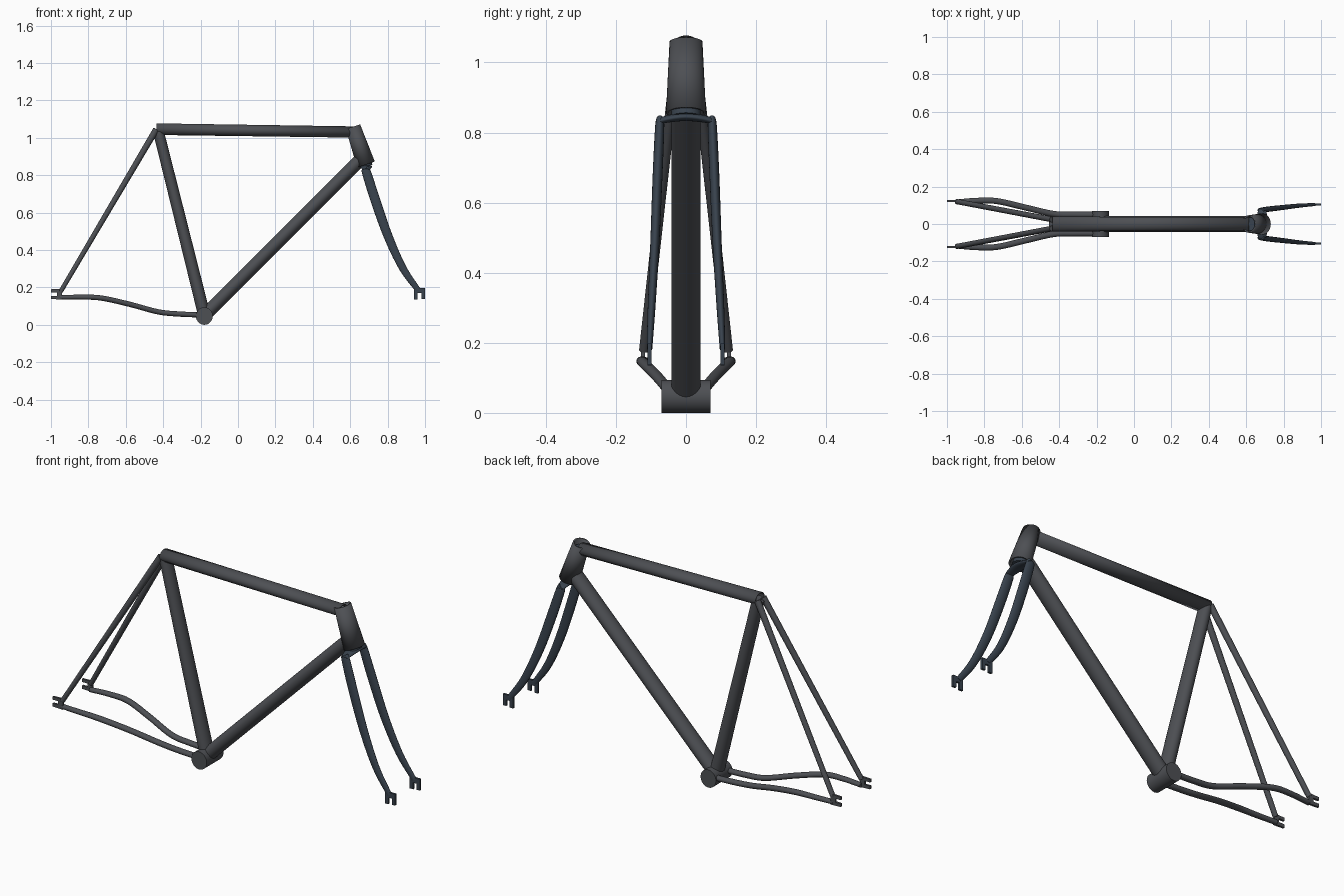
import bpy, bmesh, math
from mathutils import Vector

if "Cube" in bpy.data.objects:
    bpy.data.objects.remove(bpy.data.objects["Cube"])


def material(name, rgb):
    m = bpy.data.materials.new(name)
    m.diffuse_color = (*rgb, 1)
    m.use_nodes = True
    m.node_tree.nodes["Principled BSDF"].inputs["Base Color"].default_value = m.diffuse_color
    return m


GREY = material("frame_grey", (0.075, 0.079, 0.088))
BLUE = material("fork_blue_grey", (0.04, 0.055, 0.075))


def finish(bm, name, mat, smooth=True):
    bmesh.ops.recalc_face_normals(bm, faces=bm.faces)
    me = bpy.data.meshes.new(name)
    bm.to_mesh(me)
    bm.free()
    ob = bpy.data.objects.new(name, me)
    bpy.context.collection.objects.link(ob)
    me.materials.append(mat)
    bpy.ops.object.select_all(action='DESELECT')
    ob.select_set(True)
    bpy.context.view_layer.objects.active = ob
    if smooth:
        bpy.ops.object.shade_smooth_by_angle(angle=math.radians(40))
    return ob


def spline(keys, steps):
    """Catmull-Rom through rows of (x, y, z, r_plane, r_side)."""
    k = [Vector(p) for p in keys]
    k = [2 * k[0] - k[1]] + k + [2 * k[-1] - k[-2]]
    out = []
    for a, b, c, d in zip(k, k[1:], k[2:], k[3:]):
        for i in range(steps):
            t = i / steps
            out.append(0.5 * (2 * b + (c - a) * t + (2 * a - 5 * b + 4 * c - d) * t * t
                              + (3 * b - a - 3 * c + d) * t ** 3))
    return out + [k[-2]]


def sweep(name, keys, mat=GREY, steps=1, side=(0, 1, 0), segs=28, wall=0, flat=None):
    """Tapered elliptical tube; wall > 0 leaves it hollow, flat squares off its first end."""
    pts = spline(keys, steps) if steps > 1 else [Vector(p) for p in keys]
    bm = bmesh.new()
    rings = []
    for i, p in enumerate(pts):
        a, b = pts[max(i - 1, 0)], pts[min(i + 1, len(pts) - 1)]
        t = Vector(b[:3]) - Vector(a[:3])
        t.normalize()
        s = Vector(side)
        s = (s - t * s.dot(t)).normalized()
        u = t.cross(s)
        c = Vector(p[:3])
        rings.append([bm.verts.new(c + u * p[3] * math.cos(w) + s * p[4] * math.sin(w))
                      for w in (2 * math.pi * j / segs for j in range(segs))])
    for r, q in zip(rings, rings[1:]):
        for j in range(segs):
            n = (j + 1) % segs
            bm.faces.new((r[j], r[n], q[n], q[j]))
    if not wall:
        bm.faces.new(rings[0])
        bm.faces.new(rings[-1])
    ob = finish(bm, name, mat)
    if wall:
        m = ob.modifiers.new("wall", 'SOLIDIFY')
        m.thickness = wall
        m.offset = -1
    return ob


def plate(name, outline, y, thick, mat):
    """Flat plate cut from an x-z outline."""
    bm = bmesh.new()
    f = bm.faces.new([bm.verts.new((x, y - thick / 2, z)) for x, z in outline])
    ext = bmesh.ops.extrude_face_region(bm, geom=[f])
    bmesh.ops.translate(bm, vec=(0, thick, 0),
                        verts=[v for v in ext['geom'] if isinstance(v, bmesh.types.BMVert)])
    return finish(bm, name, mat, False)


# Main triangle
sweep("bottom_bracket_shell", [(-0.18, -0.07, 0.047, 0.047, 0.045), (-0.18, 0.07, 0.047, 0.047, 0.045)],
      side=(1, 0, 0), segs=36)
sweep("seat_tube", [(-0.18, 0, 0.05, 0.033, 0.041), (-0.427, 0, 1.04, 0.029, 0.036)])
sweep("top_tube", [(-0.435, 0, 1.046, 0.031, 0.039), (0.615, 0, 1.031, 0.03, 0.038)], wall=0.006)
sweep("down_tube", [(-0.18, 0, 0.05, 0.035, 0.042), (0.655, 0, 0.885, 0.035, 0.042)])
sweep("head_tube", [(0.615, 0, 1.059, 0.04, 0.047), (0.684, 0, 0.857, 0.05, 0.057)], wall=0.008, segs=36)

# Fork crown and steerer
sweep("steerer", [(0.622, 0, 1.03, 0.03, 0.036), (0.685, 0, 0.845, 0.036, 0.042)], BLUE)
sweep("fork_crown", [(0.685, -0.082, 0.827, 0.009, 0.018), (0.685, -0.06, 0.837, 0.01, 0.024),
                     (0.685, 0, 0.845, 0.012, 0.032), (0.685, 0.06, 0.837, 0.01, 0.024),
                     (0.685, 0.082, 0.827, 0.009, 0.018)], BLUE, 4, side=(1, 0, 0))

for s, tag in ((-1, "right"), (1, "left")):
    # Curved fork blades
    sweep("fork_blade_" + tag, [(0.678, 0.074 * s, 0.838, 0.018, 0.009), (0.686, 0.075 * s, 0.818, 0.024, 0.013),
                                (0.73, 0.081 * s, 0.68, 0.026, 0.014), (0.80, 0.089 * s, 0.48, 0.024, 0.013),
                                (0.88, 0.098 * s, 0.305, 0.02, 0.011), (0.963, 0.104 * s, 0.185, 0.015, 0.008)],
          BLUE, 5)
    # Front dropout, slot open downward
    plate("front_dropout_" + tag, [(0.94, 0.198), (1.0, 0.198), (1.0, 0.138), (0.981, 0.138), (0.981, 0.17),
                                   (0.961, 0.17), (0.961, 0.135), (0.94, 0.135)], 0.104 * s, 0.011, BLUE)
    # Chain stays
    sweep("chain_stay_" + tag, [(-0.18, 0.05 * s, 0.052, 0.014, 0.016), (-0.32, 0.05 * s, 0.058, 0.014, 0.016),
                                (-0.43, 0.054 * s, 0.07, 0.014, 0.016), (-0.58, 0.088 * s, 0.11, 0.014, 0.016),
                                (-0.73, 0.122 * s, 0.143, 0.014, 0.016), (-0.84, 0.125 * s, 0.148, 0.013, 0.015),
                                (-0.95, 0.117 * s, 0.147, 0.012, 0.014)], steps=6)
    # Seat stays
    sweep("seat_stay_" + tag, [(-0.437, 0.024 * s, 1.045, 0.017, 0.015),
                               (-0.948, 0.12 * s, 0.178, 0.012, 0.014)])
    # Rear dropout, slot open backward
    plate("rear_dropout_" + tag, [(-0.94, 0.135), (-0.94, 0.192), (-1.0, 0.19), (-1.0, 0.174), (-0.968, 0.174),
                                  (-0.968, 0.155), (-1.0, 0.155), (-1.0, 0.138)], 0.123 * s, 0.011, GREY)
